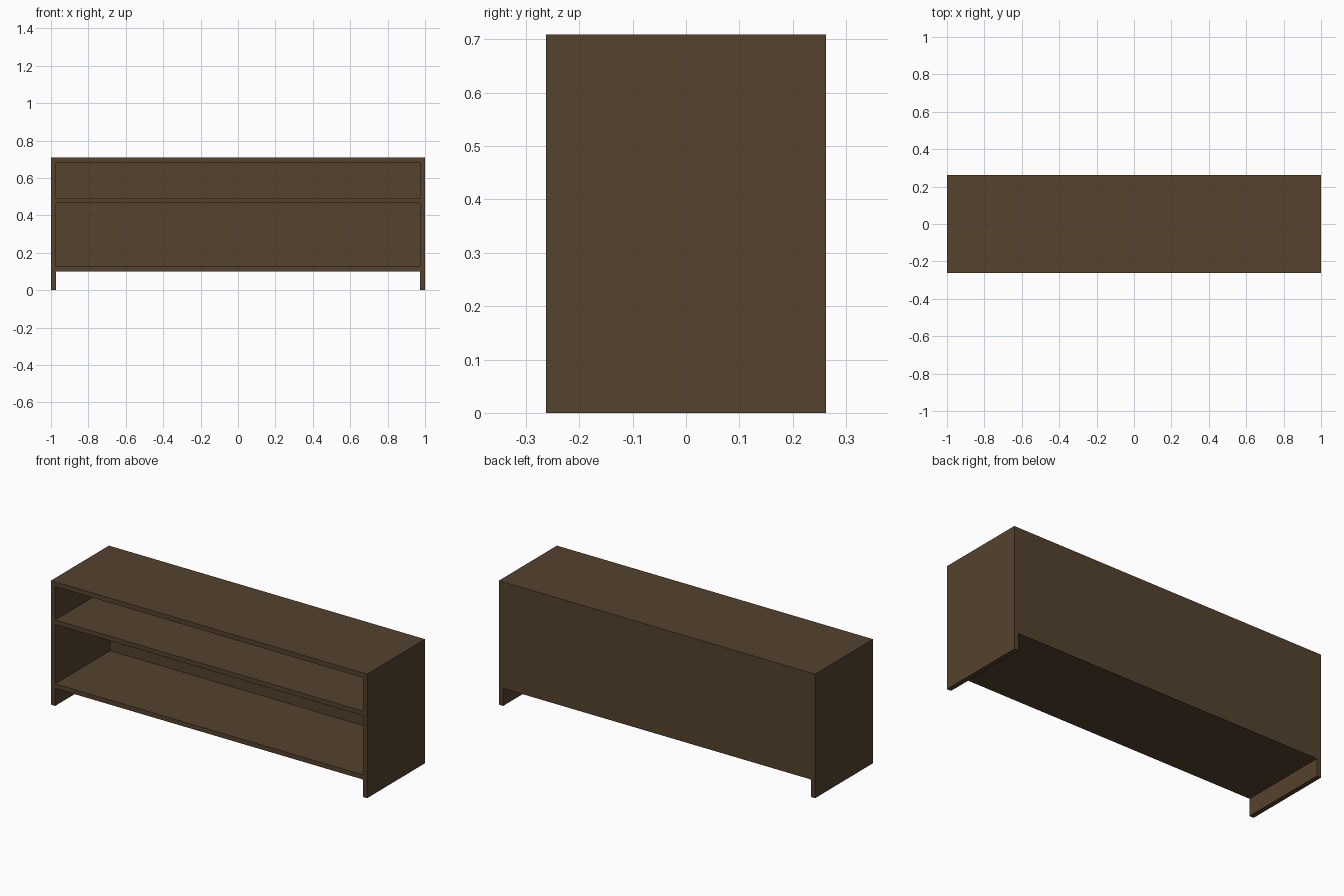
import bpy

if "Cube" in bpy.data.objects:
    bpy.data.objects.remove(bpy.data.objects["Cube"])

# Overall cabinet size and board thickness
W, D, H, T = 1.0, 0.262, 0.709, 0.027   # half width, half depth, height, board

wood = bpy.data.materials.new("dark brown wood")
wood.diffuse_color = (0.089, 0.0545, 0.0273, 1)
wood.use_nodes = True
wood.node_tree.nodes["Principled BSDF"].inputs["Base Color"].default_value = wood.diffuse_color


def board(name, x0, x1, y0, y1, z0, z1):
    """Box between two corners."""
    bpy.ops.mesh.primitive_cube_add(
        size=1, location=((x0 + x1) / 2, (y0 + y1) / 2, (z0 + z1) / 2))
    ob = bpy.context.object
    ob.name = name
    ob.scale = (x1 - x0, y1 - y0, z1 - z0)
    bpy.ops.object.transform_apply(location=False, rotation=False, scale=True)
    ob.data.materials.append(wood)
    return ob


# Side panels run to the floor and act as feet
board("left_side", -W, -W + T, -D, D, 0, H)
board("right_side", W - T, W, -D, D, 0, H)

# Horizontal boards between the sides
for name, z0, z1 in (("bottom_board", 0.1, 0.126),
                     ("middle_shelf", 0.465, 0.491),
                     ("top_board", H - T, H)):
    board(name, -W + T, W - T, -D, D - T, z0, z1)

# Back panel, flush with the rear of the sides
board("back_panel", -W + T, W - T, D - T, D, 0.1, H)
